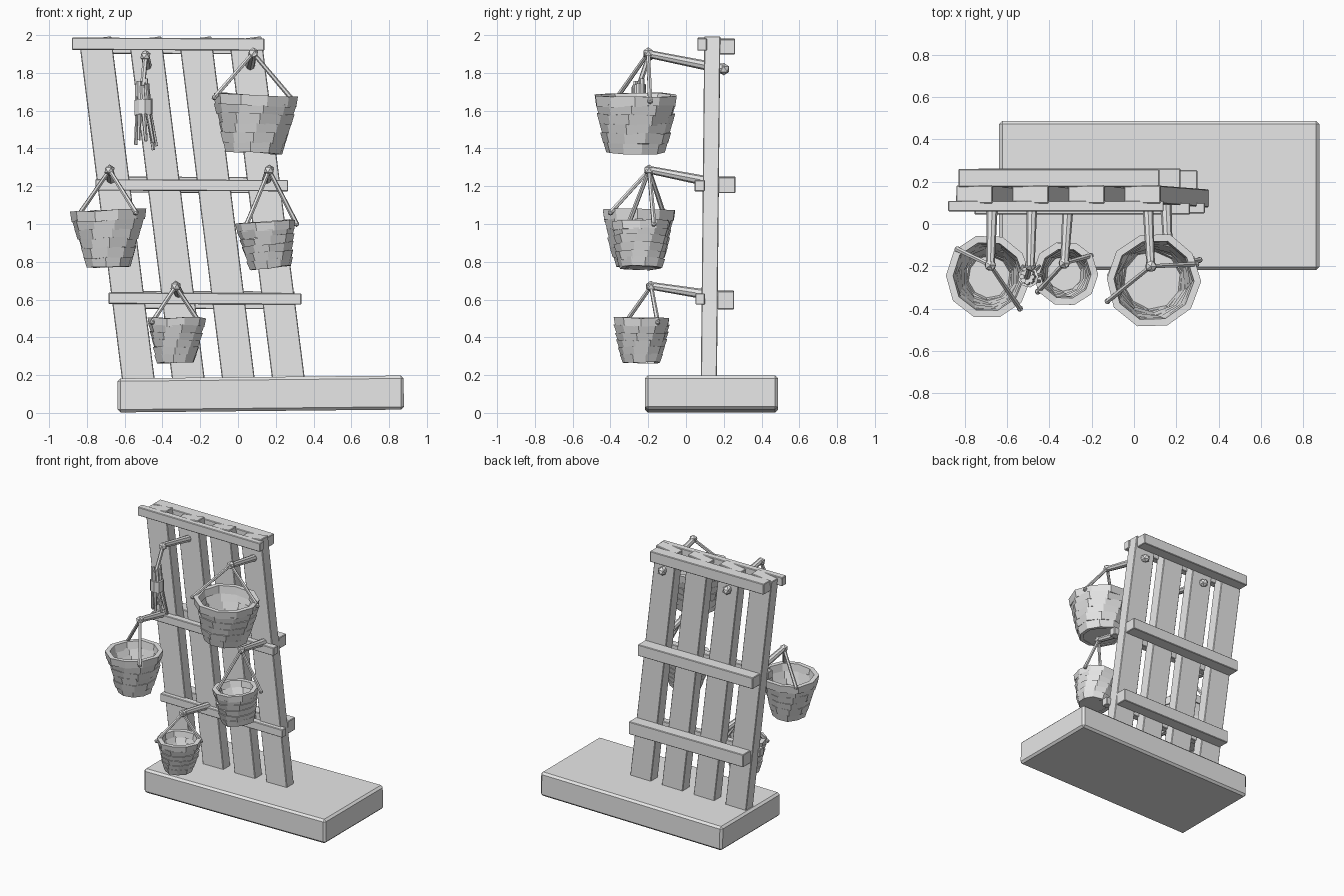
import bpy, bmesh, math, random
from mathutils import Vector, Matrix

random.seed(4)
if "Cube" in bpy.data.objects:
    bpy.data.objects.remove(bpy.data.objects["Cube"])

grey = bpy.data.materials.new("plain_grey")
grey.use_nodes = True
grey.diffuse_color = (0.8, 0.8, 0.8, 1)
grey.node_tree.nodes["Principled BSDF"].inputs["Base Color"].default_value = (0.8, 0.8, 0.8, 1)


def finish(name, bm):
    """Turn a bmesh into a flat shaded object."""
    bmesh.ops.recalc_face_normals(bm, faces=bm.faces)
    mesh = bpy.data.meshes.new(name)
    bm.to_mesh(mesh)
    bm.free()
    mesh.materials.append(grey)
    obj = bpy.data.objects.new(name, mesh)
    bpy.context.collection.objects.link(obj)
    return obj


def box(name, center, size, rot=(0, 0, 0), bevel=0.004):
    bm = bmesh.new()
    bmesh.ops.create_cube(bm, size=1, matrix=Matrix.Diagonal((*size, 1)))
    obj = finish(name, bm)
    obj.location = center
    obj.rotation_euler = rot
    mod = obj.modifiers.new("soft_edges", "BEVEL")
    mod.width = bevel
    mod.segments = 1
    return obj


def add_rod(bm, a, b, r1, r2, sides=7):
    a, b = Vector(a), Vector(b)
    d = b - a
    m = Matrix.Translation((a + b) / 2) @ d.to_track_quat("Z", "Y").to_matrix().to_4x4()
    bmesh.ops.create_cone(bm, cap_ends=True, segments=sides, radius1=r1,
                          radius2=r2, depth=d.length, matrix=m)


def add_knot(bm, p, r):
    bmesh.ops.create_icosphere(bm, subdivisions=1, radius=r, matrix=Matrix.Translation(p))


def add_band(bm, z, h, r_low, r_high, wall, sides, turn, tilt):
    """A closed, flared, slightly tilted hoop."""
    profile = [(r_low, z), (r_high, z + h), (r_high - wall, z + h), (r_low - wall, z)]
    loops = []
    for i in range(sides):
        a = turn + math.tau * i / sides
        wobble = random.uniform(0.97, 1.02)
        sag = tilt * math.cos(a) + random.uniform(-0.004, 0.004)
        loops.append([bm.verts.new((r * wobble * math.cos(a), r * wobble * math.sin(a), zz + sag))
                      for r, zz in profile])
    for i in range(sides):
        p, q = loops[i], loops[(i + 1) % sides]
        for k in range(4):
            n = (k + 1) % 4
            bm.faces.new((p[k], q[k], q[n], p[n]))


def basket(name, center, height, r_top, r_bottom, hook, ends, tilt=0, sides=10, bands=6):
    # stacked hoops and a floor
    bm = bmesh.new()
    step = height / bands
    for i in range(bands):
        t = i / (bands - 1)
        r = r_bottom + (r_top - r_bottom) * t ** 0.85
        rim = 0.008 if i == bands - 1 else 0
        add_band(bm, i * step - 0.003, step + 0.006, r - 0.016 + rim, r, 0.026 + rim,
                 sides, 0.2 + 0.08 * i, random.uniform(-0.005, 0.005))
    bmesh.ops.create_cone(bm, cap_ends=True, segments=sides, radius1=r_bottom - 0.025,
                          radius2=r_bottom - 0.02, depth=0.02,
                          matrix=Matrix.Translation((0, 0, 0.012)))
    obj = finish(name, bm)
    obj.location = center
    obj.rotation_euler = (0, tilt, 0)
    # two-legged handle with knots at the peg and the rim
    bm = bmesh.new()
    for end in ends:
        add_rod(bm, end, hook, 0.013, 0.011, 6)
        add_knot(bm, end, 0.016)
    add_knot(bm, hook, 0.03)
    finish(name + "_handle", bm)


# heavy base block
box("base", (0.12, 0.135, 0.1), (1.515, 0.705, 0.18), (0, -0.01, 0), 0.015)

# four leaning upright boards
for i in range(4):
    box(f"upright_board_{i + 1}", (-0.64 + 0.265 * i, 0.13, 1.065), (0.172, 0.085, 1.85),
        (-0.01, -0.126, 0))

# cross rails: name, x range, y range, z range
rails = [
    ("front_rail_top", -0.88, 0.14, 0.06, 0.11, 1.92, 1.985),
    ("front_rail_middle", -0.755, 0.265, 0.045, 0.1, 1.175, 1.235),
    ("front_rail_low", -0.685, 0.335, 0.05, 0.1, 0.575, 0.635),
    ("back_rail_top", -0.83, 0.12, 0.175, 0.26, 1.9, 1.98),
    ("back_rail_middle", -0.74, 0.22, 0.17, 0.262, 1.165, 1.25),
    ("back_rail_low", -0.655, 0.3, 0.165, 0.255, 0.55, 0.645),
]
for name, x0, x1, y0, y1, z0, z1 in rails:
    box(name, ((x0 + x1) / 2, (y0 + y1) / 2, (z0 + z1) / 2), (x1 - x0, y1 - y0, z1 - z0),
        (0, 0.004, 0))

# pegs poking forward out of the boards
pegs = [
    ("peg_top_left", (0.08, -0.22, 1.905), (0.06, 0.2, 1.82)),
    ("peg_top_right", (-0.49, -0.2, 1.9), (-0.48, 0.2, 1.82)),
    ("peg_middle_right", (-0.68, -0.21, 1.29), (-0.67, 0.12, 1.225)),
    ("peg_middle_left", (0.165, -0.21, 1.29), (0.15, 0.12, 1.225)),
    ("peg_low", (-0.33, -0.2, 0.675), (-0.31, 0.12, 0.625)),
]
for name, tip, root in pegs:
    bm = bmesh.new()
    add_rod(bm, root, tip, 0.027, 0.02, 8)
    if root[1] > 0.15:
        add_knot(bm, root, 0.033)
    finish(name, bm)

# hanging baskets
basket("large_basket", (0.085, -0.265, 1.38), 0.3, 0.228, 0.172, (0.08, -0.2, 1.905),
       [(-0.125, -0.365, 1.67), (0.295, -0.19, 1.65)], 0.03)
basket("wide_basket", (-0.685, -0.25, 0.775), 0.295, 0.202, 0.135, (-0.68, -0.195, 1.285),
       [(-0.835, -0.12, 1.06), (-0.54, -0.4, 1.06)], -0.02)
basket("tilted_basket", (0.17, -0.24, 0.77), 0.24, 0.16, 0.128, (0.165, -0.195, 1.285),
       [(0.04, -0.31, 0.985), (0.31, -0.17, 1.0)], -0.1)
basket("small_basket", (-0.33, -0.235, 0.27), 0.23, 0.157, 0.115, (-0.33, -0.185, 0.67),
       [(-0.455, -0.32, 0.48), (-0.205, -0.15, 0.48)], 0.02)

# hanging bundle of twigs
bm = bmesh.new()
for i in range(8):
    a = math.tau * i / 8
    c, s = math.cos(a), math.sin(a)
    tie = (-0.5 + 0.03 * c, -0.25 + 0.03 * s, 1.6)
    add_rod(bm, (-0.507 + 0.024 * c, -0.25 + 0.024 * s, 1.76 + random.uniform(-0.03, 0.01)),
            tie, 0.013, 0.014, 6)
    add_rod(bm, tie, (-0.487 + 0.055 * c, -0.235 + 0.05 * s, 1.38 + random.uniform(0, 0.07)),
            0.013, 0.009, 6)
finish("twig_bundle", bm)

# binding around the twigs
bm = bmesh.new()
add_band(bm, -0.04, 0.08, 0.05, 0.05, 0.02, 9, 0, 0.003)
finish("twig_binding", bm).location = (-0.5, -0.25, 1.62)

# cord holding the twigs
bm = bmesh.new()
hook = (-0.49, -0.195, 1.89)
add_rod(bm, hook, (-0.505, -0.25, 1.73), 0.014, 0.014, 6)
add_knot(bm, hook, 0.03)
finish("twig_cord", bm)
